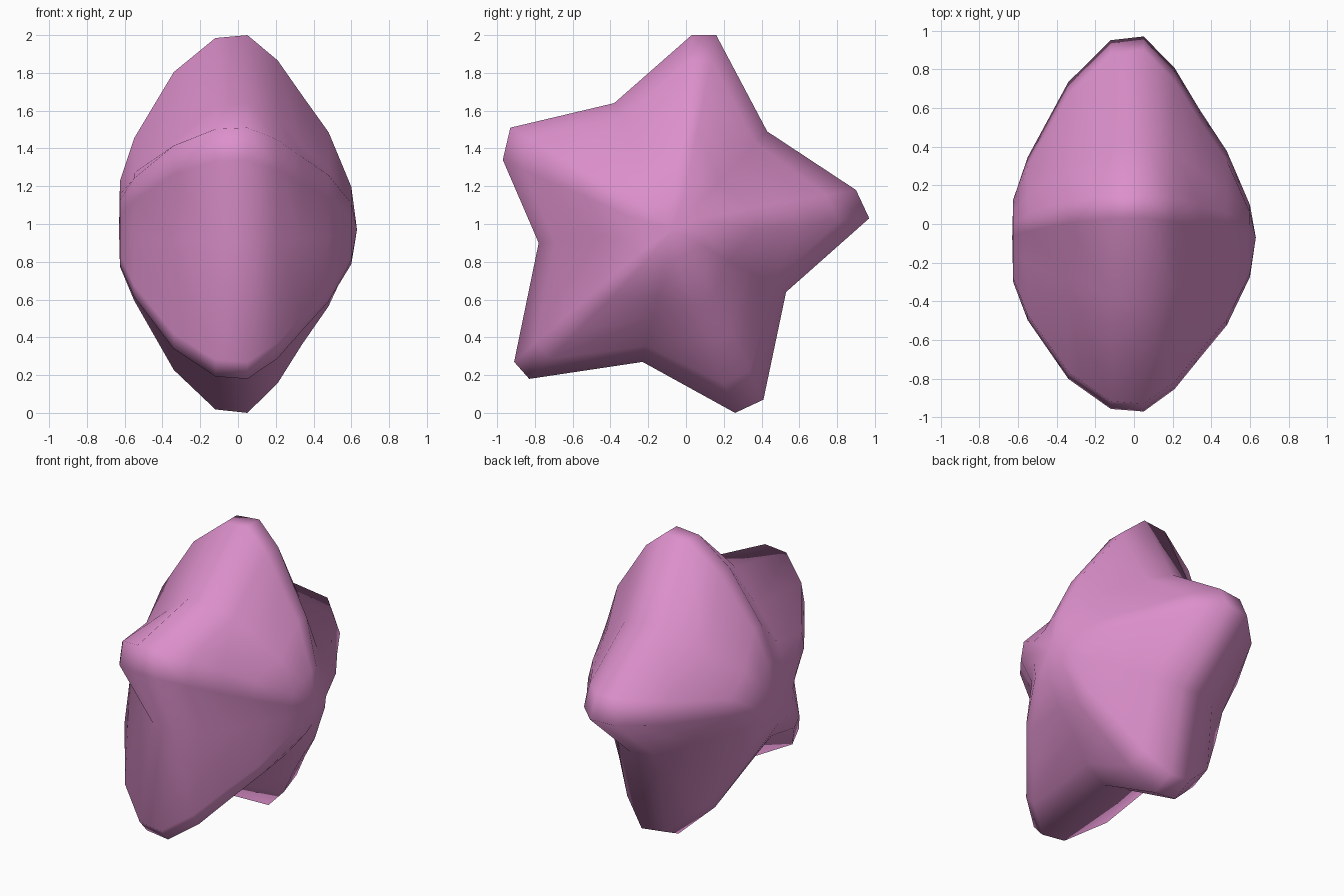
import bpy, bmesh, math
from mathutils import Vector

old = bpy.data.objects.get("Cube")
if old:
    bpy.data.objects.remove(old)

pink = bpy.data.materials.new("orchid pink")
pink.use_nodes = True
colour = (0.72, 0.28, 0.60, 1)
pink.diffuse_color = colour
pink.node_tree.nodes["Principled BSDF"].inputs["Base Color"].default_value = colour

# Star outline in the YZ plane: each arm's blunt tip (two corners), the valley
# after it, and how quickly the arm tapers away from the middle
CENTRE = Vector((-0.07, 0.97))
ARMS = [
    ((0.16, 2.0), (0.03, 2.0), (-0.38, 1.64), 1.0),
    ((-0.93, 1.51), (-0.97, 1.34), (-0.78, 0.90), 1.0),
    ((-0.91, 0.27), (-0.83, 0.18), (-0.23, 0.27), 1.1),
    ((0.26, 0.0), (0.41, 0.07), (0.53, 0.64), 1.3),
    ((0.97, 1.03), (0.90, 1.18), (0.43, 1.49), 1.25),
]
# Puffed thickness: x position, arm reach and valley reach of every ring
RINGS = [
    (-0.625, 0.25, 0.28), (-0.55, 0.47, 0.45), (-0.34, 0.81, 0.70),
    (-0.12, 0.985, 0.96), (0.05, 1.0, 1.0), (0.21, 0.87, 0.88),
    (0.34, 0.69, 0.67), (0.48, 0.50, 0.49), (0.60, 0.22, 0.26),
]


def ring_points(x, reach, valley_reach):
    """Scale the star outline, keeping the ridges of the arms broad."""
    points = []
    for first, second, valley, taper in ARMS:
        a, b, v = Vector(first), Vector(second), Vector(valley)
        middle = CENTRE + ((a + b) / 2 - CENTRE) * reach ** taper
        half = (a - b) / 2 * math.sqrt(reach)
        points += [middle + half, middle - half, CENTRE + (v - CENTRE) * valley_reach]
    return [(x, p.x, p.y) for p in points]


# Puffy star body: lofted rings closed by a shallow pole on each side
bm = bmesh.new()
loops = [[bm.verts.new(p) for p in ring_points(*ring)] for ring in RINGS]
count = len(loops[0])
for low, high in zip(loops, loops[1:]):
    for i in range(count):
        j = (i + 1) % count
        bm.faces.new((low[i], low[j], high[j], high[i]))
for loop, x in ((loops[0], -0.63), (loops[-1], 0.63)):
    pole = bm.verts.new((x, CENTRE.x, CENTRE.y))
    for i in range(count):
        bm.faces.new((loop[i], loop[(i + 1) % count], pole))
bmesh.ops.recalc_face_normals(bm, faces=bm.faces)
for face in bm.faces:
    face.smooth = True

mesh = bpy.data.meshes.new("puffy_star")
bm.to_mesh(mesh)
bm.free()
mesh.materials.append(pink)
star = bpy.data.objects.new("puffy_star", mesh)
bpy.context.collection.objects.link(star)
